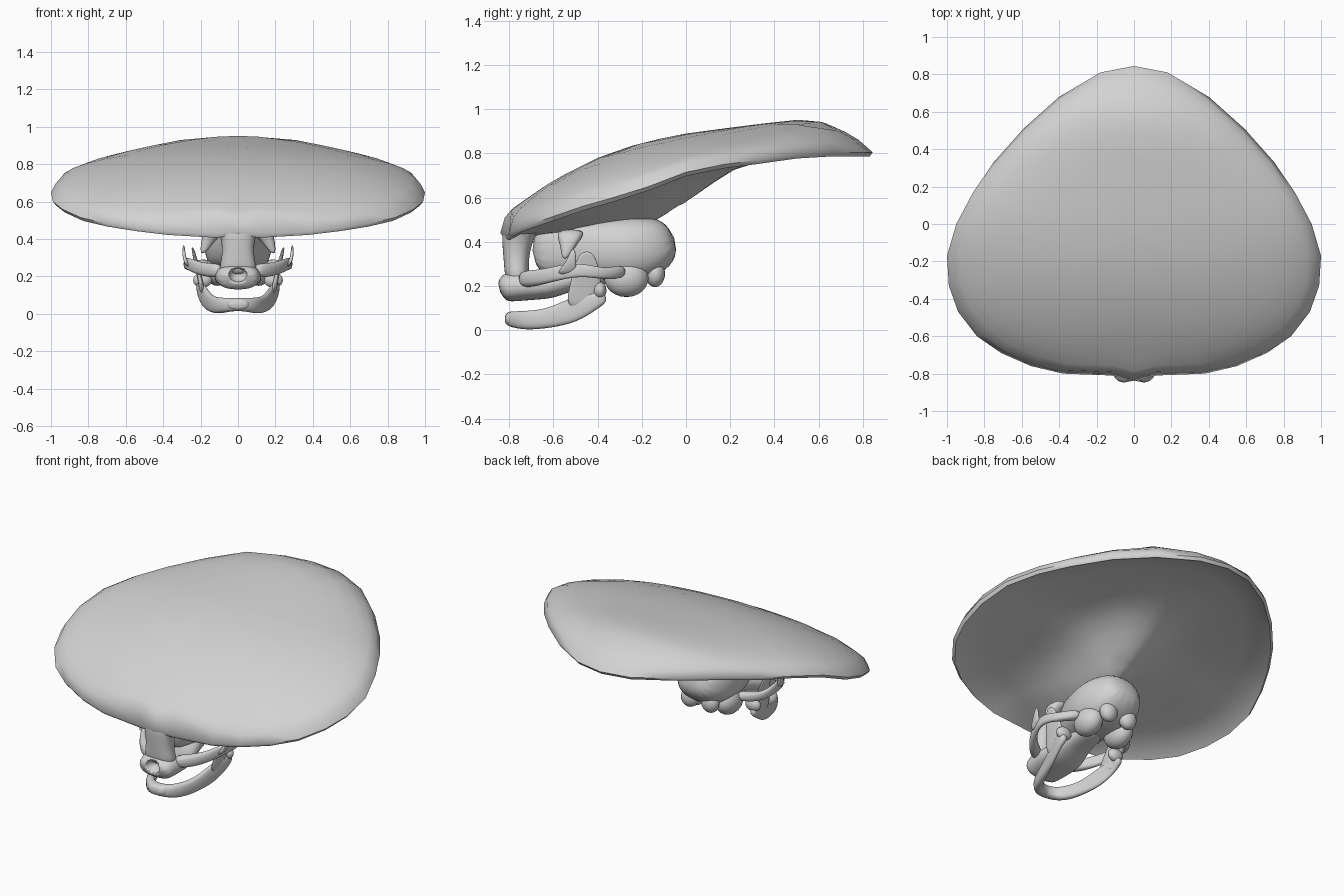
import bpy
import bmesh
import math
from mathutils import Vector

default_cube = bpy.data.objects.get("Cube")
if default_cube:
    bpy.data.objects.remove(default_cube, do_unlink=True)

# One plain bone-grey material
bone = bpy.data.materials.new("bone_grey")
bone.use_nodes = True
bone_colour = (.65, .65, .65, 1)
bone.diffuse_color = bone_colour
bone.node_tree.nodes["Principled BSDF"].inputs["Base Color"].default_value = bone_colour


def add_object(name, bm, mirror=False, subdivide=0):
    """Turn a bmesh into a smooth grey object."""
    bmesh.ops.recalc_face_normals(bm, faces=bm.faces)
    for face in bm.faces:
        face.smooth = True
    mesh = bpy.data.meshes.new(name)
    bm.to_mesh(mesh)
    bm.free()
    mesh.materials.append(bone)
    obj = bpy.data.objects.new(name, mesh)
    bpy.context.collection.objects.link(obj)
    if subdivide:
        smoothing = obj.modifiers.new("smoothing", 'SUBSURF')
        smoothing.levels = smoothing.render_levels = subdivide
    if mirror:
        both_sides = obj.modifiers.new("both_sides", 'MIRROR')
        both_sides.use_mirror_merge = False
    return obj


def skin_rings(bm, rings):
    """Join successive vertex loops and cap both ends."""
    loops = [[bm.verts.new(point) for point in ring] for ring in rings]
    for first, second in zip(loops, loops[1:]):
        count = len(first)
        for i in range(count):
            j = (i + 1) % count
            bm.faces.new((first[i], first[j], second[j], second[i]))
    bm.faces.new(loops[0])
    bm.faces.new(loops[-1])


def rounded(value):
    """Push a sine or cosine outwards for a slightly boxy section."""
    return math.copysign(abs(value) ** .8, value)


def sweep(name, stations, upright=False, mirror=False, sides=12):
    """Skin sections at stations of (x, y, z, half width, half depth).
    Upright sections stay level; the others turn with the path."""
    centres = [Vector(station[:3]) for station in stations]
    rings = []
    for i, station in enumerate(stations):
        across, along = Vector((1, 0, 0)), Vector((0, 1, 0))
        if not upright:
            before = centres[max(i - 1, 0)]
            after = centres[min(i + 1, len(centres) - 1)]
            tangent = (after - before).normalized()
            across = tangent.cross(Vector((0, 0, 1))).normalized()
            along = across.cross(tangent)
        ring = []
        for k in range(sides):
            angle = math.tau * k / sides
            ring.append(centres[i] + across * station[3] * rounded(math.cos(angle))
                        + along * station[4] * rounded(math.sin(angle)))
        rings.append(ring)
    bm = bmesh.new()
    skin_rings(bm, rings)
    return add_object(name, bm, mirror, subdivide=2)


def ellipsoid(name, centre, radii, mirror=False):
    bm = bmesh.new()
    bmesh.ops.create_uvsphere(bm, u_segments=20, v_segments=12, radius=1)
    bmesh.ops.scale(bm, vec=radii, verts=bm.verts)
    bmesh.ops.translate(bm, vec=centre, verts=bm.verts)
    return add_object(name, bm, mirror)


def interpolate(table, value):
    """Piecewise linear lookup in a table of (key, result)."""
    for (key_a, result_a), (key_b, result_b) in zip(table, table[1:]):
        if value <= key_b:
            blend = max(0, (value - key_a) / (key_b - key_a))
            return result_a + (result_b - result_a) * blend
    return table[-1][1]


# Great shield: half outline of the rim, the ridge line along the middle of
# the top, and the keel line along the middle of the underside
rim = [(0, -.84, .44), (.12, -.81, .425), (.38, -.8, .44), (.55, -.76, .46),
       (.71, -.69, .485), (.84, -.6, .515), (.94, -.47, .56), (.99, -.33, .6),
       (1, -.17, .65), (.95, 0, .715), (.86, .17, .75), (.75, .33, .77),
       (.59, .51, .795), (.4, .68, .805), (.18, .81, .805), (0, .845, .805)]
ridge = [(-.84, .48), (-.8, .54), (-.6, .68), (-.4, .78), (-.2, .85), (0, .89),
         (.3, .93), (.58, .96), (.76, .88), (.845, .805)]
keel = [(-.8, .42), (-.4, .43), (-.15, .49), (0, .58), (.2, .72), (.45, .8), (.8, .81)]
width_table = [(y, x) for x, y, z in rim]
height_table = [(y, z) for x, y, z in rim]
outline = rim + [(-x, y, z) for x, y, z in reversed(rim[1:-1])]
middle_y = -.05


def shield_ring(scale, fullness, keeled=False):
    """Scaled outline lifted towards the ridge, or drawn down to the keel."""
    ring = []
    for x, y, z in outline:
        px, py = x * scale, middle_y + (y - middle_y) * scale
        base = interpolate(height_table, py)
        spread = min(1, abs(px) / max(interpolate(width_table, py), .01))
        rise = (interpolate(ridge, py) - base) * math.sqrt(1 - spread ** 2)
        height = base + rise * fullness
        if keeled:
            pull = math.exp(-(px / .2) ** 2)
            height += (interpolate(keel, py) - height) * pull
        ring.append((px, py, height))
    return ring


top_rings = [shield_ring(s, 1) for s in (.08, .25, .45, .62, .76, .86, .93, .975)]
edge_ring = list(outline)
lip_ring = [(x * .985, middle_y + (y - middle_y) * .985, z - .018) for x, y, z in outline]
under_rings = [shield_ring(s, .12, keeled=True)
               for s in (.92, .8, .66, .52, .4, .3, .2, .12, .04)]
shield_mesh = bmesh.new()
skin_rings(shield_mesh, top_rings + [edge_ring, lip_ring] + under_rings)
shield = add_object("shield_crest", shield_mesh)
bpy.context.view_layer.objects.active = shield
shield.select_set(True)
bpy.ops.object.shade_smooth_by_angle(angle=math.radians(60))
shield.select_set(False)

# Snout with its hollow nose opening
snout = sweep("snout", [(0, -.845, .175, .1, .05), (0, -.8, .2, .12, .075),
                        (0, -.7, .2, .13, .065), (0, -.6, .2, .13, .06),
                        (0, -.5, .24, .09, .05), (0, -.3, .26, .08, .05)])
nose_cutter = ellipsoid("nose_cutter", (0, -.85, .21), (.05, .06, .04))
nose_cutter.hide_render = True
nose_cutter.hide_viewport = True
opening = snout.modifiers.new("nose_opening", 'BOOLEAN')
opening.operation = 'DIFFERENCE'
opening.solver = 'EXACT'
opening.object = nose_cutter

# Nasal column rising into the front of the shield
sweep("nasal_column", [(0, -.76, .2, .12, .06), (0, -.77, .3, .085, .055),
                       (0, -.765, .4, .09, .07), (0, -.745, .47, .12, .09),
                       (0, -.67, .53, .15, .1)], upright=True)

# Braincase and the rounded bones beneath it
sweep("braincase", [(0, -.7, .36, .06, .11), (0, -.55, .37, .1, .13),
                    (0, -.42, .37, .16, .14), (0, -.28, .36, .19, .16),
                    (0, -.16, .375, .17, .15), (0, -.05, .42, .1, .08)], sides=16)
ellipsoid("ear_bulb", (.11, -.27, .235), (.07, .1, .085), mirror=True)
ellipsoid("neck_joint", (.07, -.14, .255), (.055, .045, .06), mirror=True)

# Cheek arch with its upright spike, and the process behind the eye socket
sweep("cheek_arch", [(.08, -.75, .23, .04, .045), (.19, -.67, .235, .025, .035),
                     (.26, -.56, .265, .015, .035), (.285, -.46, .275, .014, .03),
                     (.26, -.36, .25, .02, .025), (.15, -.28, .27, .04, .035)],
      mirror=True)
sweep("cheek_spike", [(.265, -.55, .25, .012, .05), (.29, -.52, .3, .01, .025),
                      (.29, -.51, .37, .006, .01)], upright=True, mirror=True)
sweep("eye_process", [(.12, -.52, .46, .06, .08), (.16, -.53, .39, .04, .04),
                      (.19, -.55, .32, .012, .012)], upright=True, mirror=True)

# Lower jaw: curved bar, rising blade and hinge knob
sweep("jaw_bar", [(-.07, -.785, .052, .04, .035), (.04, -.79, .05, .035, .036),
                  (.1, -.73, .043, .028, .045), (.145, -.62, .052, .022, .045),
                  (.18, -.51, .09, .018, .06), (.205, -.42, .135, .018, .045),
                  (.2, -.36, .15, .025, .025)], mirror=True)
sweep("jaw_blade", [(.185, -.47, .09, .018, .08), (.205, -.455, .2, .014, .075),
                    (.225, -.45, .28, .011, .06), (.245, -.45, .36, .008, .03)],
      upright=True, mirror=True)
ellipsoid("jaw_hinge", (.19, -.39, .18), (.05, .03, .04), mirror=True)
